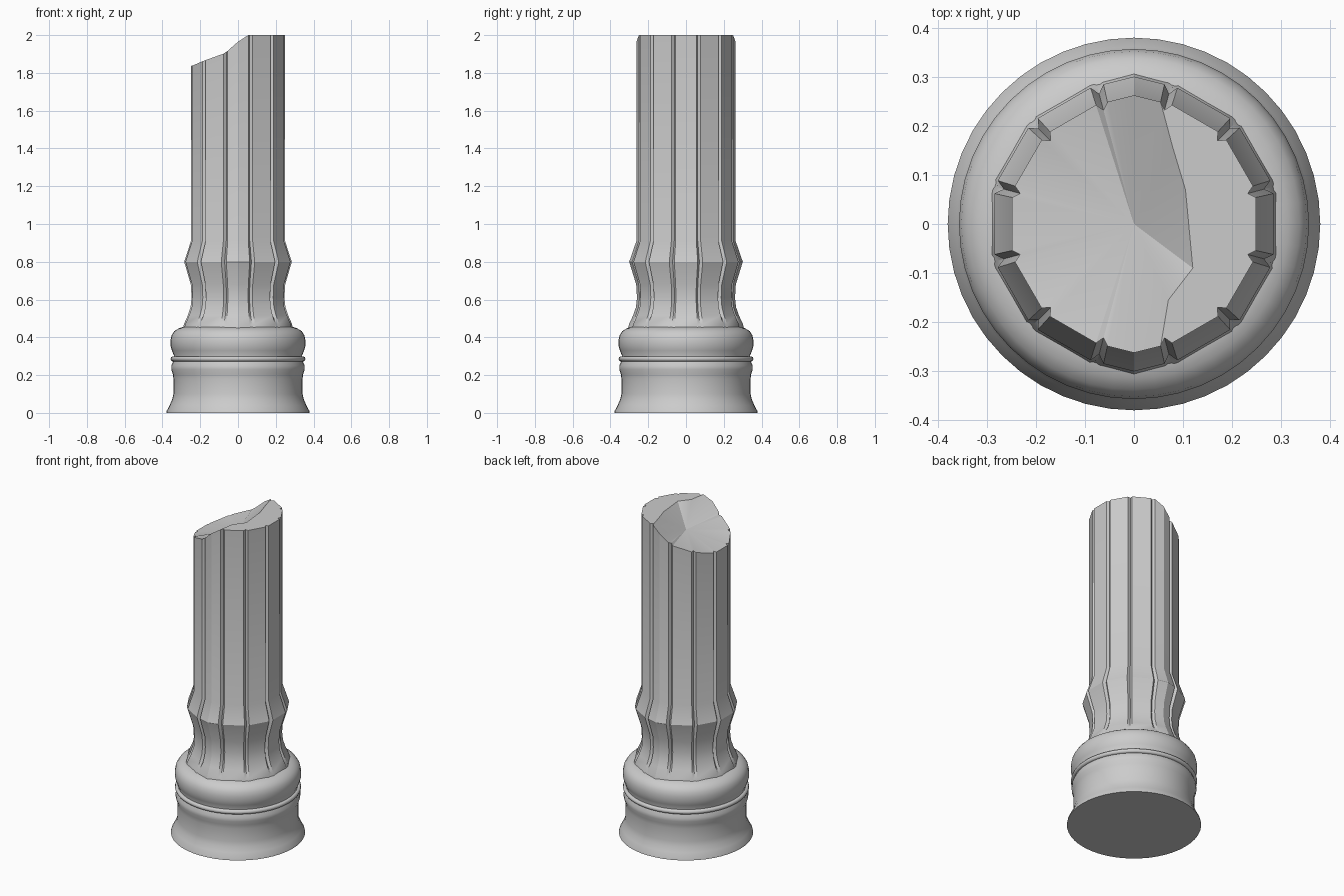
import bpy, bmesh, math

if "Cube" in bpy.data.objects:
    bpy.data.objects.remove(bpy.data.objects["Cube"])


def finish(bm, name, angle):
    bmesh.ops.recalc_face_normals(bm, faces=bm.faces)
    mesh = bpy.data.meshes.new(name)
    bm.to_mesh(mesh)
    bm.free()
    ob = bpy.data.objects.new(name, mesh)
    bpy.context.collection.objects.link(ob)
    bpy.ops.object.select_all(action='DESELECT')
    ob.select_set(True)
    bpy.context.view_layer.objects.active = ob
    bpy.ops.object.shade_smooth_by_angle(angle=math.radians(angle))
    return ob


def bridge(bm, rings):
    for a, b in zip(rings, rings[1:]):
        n = len(a)
        for i in range(n):
            j = (i + 1) % n
            bm.faces.new((a[i], a[j], b[j], b[i]))


def lathe(name, profile, sides=48, angle=40):
    bm = bmesh.new()
    rings = []
    for r, z in profile:
        rings.append([bm.verts.new((r * math.cos(math.tau * i / sides),
                                    r * math.sin(math.tau * i / sides), z)) for i in range(sides)])
    bridge(bm, rings)
    bm.faces.new(rings[0])
    bm.faces.new(rings[-1])
    return finish(bm, name, angle)


# Round moulded base
lathe("base", [(0.38, 0), (0.378, 0.01), (0.362, 0.04), (0.349, 0.07), (0.342, 0.10),
               (0.342, 0.18), (0.345, 0.205), (0.353, 0.23), (0.353, 0.25), (0.345, 0.268),
               (0.34, 0.285), (0.34, 0.305), (0.35, 0.33), (0.357, 0.355), (0.357, 0.385),
               (0.352, 0.41), (0.338, 0.432), (0.315, 0.447), (0.285, 0.457)])

# Thin bead around the base
bpy.ops.mesh.primitive_torus_add(major_radius=0.343, minor_radius=0.014, major_segments=48,
                                 minor_segments=10, location=(0, 0, 0.286))
bead = bpy.context.object
bead.name = "base_bead"
bpy.ops.object.shade_smooth()


# Cross-section of the shaft: twelve flats, V grooves at the corners, peaked front and back
def section(depth):
    pts = []
    for k in range(12):
        mid = -90 + 30 * k
        if k in (0, 6):
            pts.append((mid, 1.055))
        edge = 1 / math.cos(math.radians(12.3))
        pts += [(mid + 12.3, edge), (mid + 15, 1.035 - depth), (mid + 17.7, edge)]
    return [(r * math.cos(math.radians(a)), r * math.sin(math.radians(a))) for a, r in pts]


# Height of the broken rim, falling towards -x
def rim_height(x):
    steps = [(-0.26, 1.835), (-0.24, 1.838), (-0.18, 1.865), (-0.09, 1.893),
             (-0.05, 1.92), (0.0, 1.965), (0.05, 2.0), (0.3, 2.0)]
    for (x0, z0), (x1, z1) in zip(steps, steps[1:]):
        if x <= x1:
            return z0 + (z1 - z0) * (x - x0) / (x1 - x0)
    return 2.0


# Faceted shaft with flared collar
bm = bmesh.new()
rows = [(0.292, 0.44, 0.01), (0.286, 0.47, 0.03), (0.266, 0.515, 0.06), (0.251, 0.56, 0.07),
        (0.246, 0.61, 0.07), (0.25, 0.68, 0.07), (0.285, 0.80, 0.07), (0.249, 0.91, 0.07),
        (0.249, None, 0.07)]
rings = []
for s, z, depth in rows:
    rings.append([bm.verts.new((x * s, y * s, rim_height(x * s) if z is None else z))
                  for x, y in section(depth)])
bridge(bm, rings)
bm.faces.new(rings[0])

# Broken top: flat ledge on the right, hollow fan on the left
top = rings[-1]
flat = [i for i, v in enumerate(top) if v.co.z > 1.9999]
first, last = flat[0], flat[-1]
crease = [bm.verts.new((x, y, 2.0)) for x, y in
          ((0.078, 0.16), (0.105, 0.07), (0.12, -0.09), (0.07, -0.155))]
bm.faces.new(top[first:last + 1] + crease)
hollow = top[last:] + top[:first + 1] + crease[::-1]
centre = bm.verts.new((0, 0, 1.89))
for a, b in zip(hollow, hollow[1:] + hollow[:1]):
    bm.faces.new((centre, a, b))
finish(bm, "fluted_shaft", 25)
